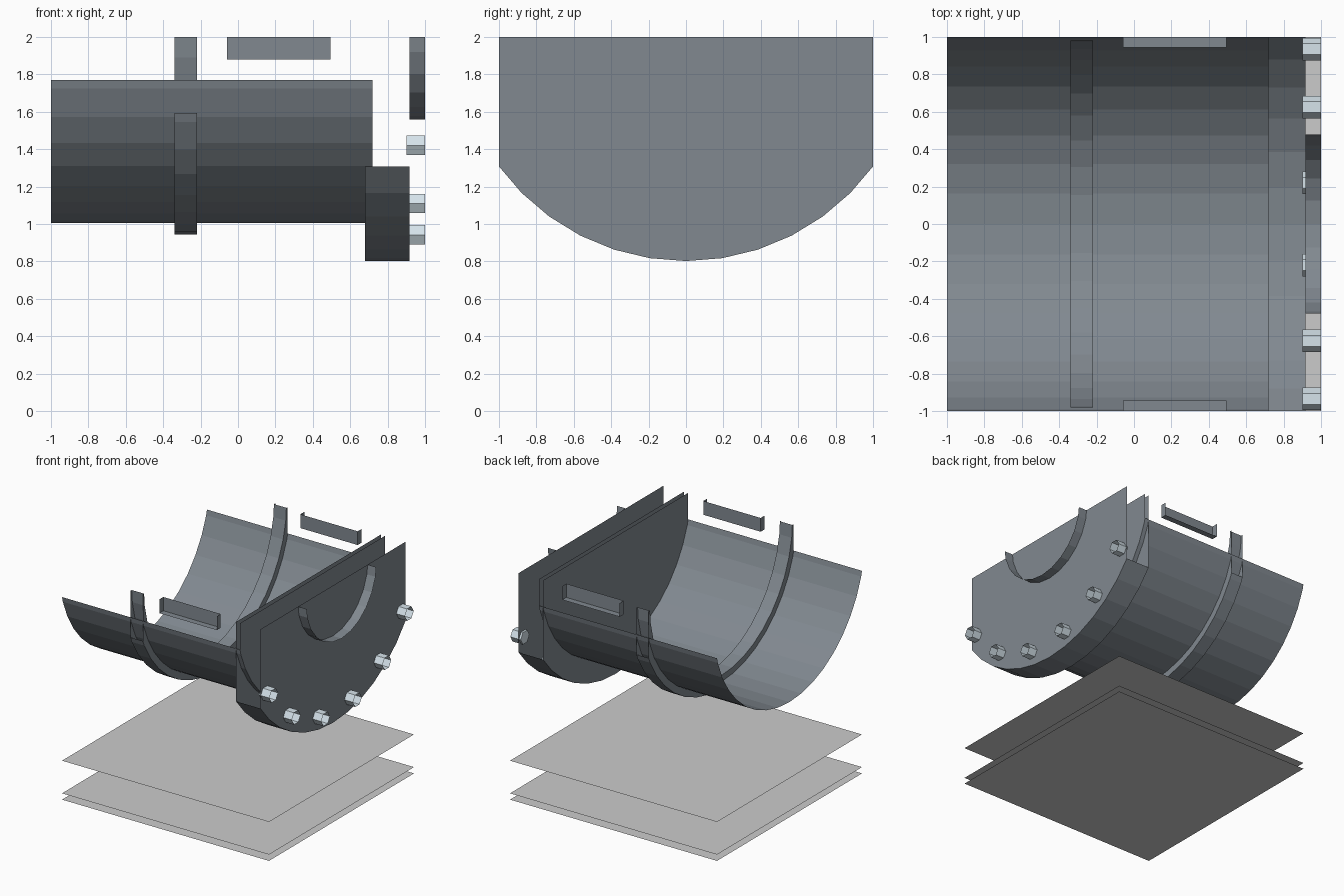
import bpy, bmesh
from math import sin, cos, pi, radians

if "Cube" in bpy.data.objects:
    bpy.data.objects.remove(bpy.data.objects["Cube"])

CZ = 2.045  # height of the pipe axis


def material(name, rgb):
    m = bpy.data.materials.new(name)
    m.diffuse_color = (*rgb, 1)
    m.use_nodes = True
    m.node_tree.nodes["Principled BSDF"].inputs["Base Color"].default_value = m.diffuse_color
    return m


STEEL = material("dark_steel", (0.22, 0.25, 0.28))
BOLT = material("bolt_steel", (0.67, 0.77, 0.83))


def finish(name, bm, mat=None):
    """Trim the part to the tile's bounding box and make it an object."""
    bmesh.ops.recalc_face_normals(bm, faces=bm.faces)
    for co, no in (((1, 0, 0), (1, 0, 0)), ((-1, 0, 0), (-1, 0, 0)),
                   ((0, 1, 0), (0, 1, 0)), ((0, -1, 0), (0, -1, 0)),
                   ((0, 0, 2), (0, 0, 1))):
        bmesh.ops.bisect_plane(bm, geom=bm.verts[:] + bm.edges[:] + bm.faces[:],
                               dist=1e-5, plane_co=co, plane_no=no, clear_outer=True)
    me = bpy.data.meshes.new(name)
    bm.to_mesh(me)
    bm.free()
    if mat:
        me.materials.append(mat)
    ob = bpy.data.objects.new(name, me)
    bpy.context.collection.objects.link(ob)


def lathe(name, profile, n, mat, y=0, z=CZ, start=0, caps=(), closed=False):
    """Spin (x, radius) points about an axis along x; caps lists profile ends to fill."""
    bm = bmesh.new()
    rings = []
    for x, r in profile:
        angles = [start + 2 * pi * k / n for k in range(n)]
        rings.append([bm.verts.new((x, y + r * sin(a), z - r * cos(a))) for a in angles])
    pairs = list(zip(rings, rings[1:]))
    if closed:
        pairs.append((rings[-1], rings[0]))
    for a, b in pairs:
        for k in range(n):
            j = (k + 1) % n
            bm.faces.new((a[k], a[j], b[j], b[k]))
    for c in caps:
        bm.faces.new(rings[c])
    finish(name, bm, mat)


# Main pipe, its clamp ring, and the end flange
lathe("pipe_shell", [(-1.3, 1.04), (0.72, 1.04)], 40, STEEL, caps=(0, 1))
lathe("pipe_ring", [(-0.34, 1.1), (-0.22, 1.1), (-0.22, 0.985), (-0.34, 0.985)],
      40, STEEL, closed=True)
lathe("end_flange", [(0.68, 1.243), (0.917, 1.243)], 40, STEEL, caps=(0, 1))

# Narrow outlet tube on the flange face
lathe("outlet_tube", [(0.917, 0.485), (1.3, 0.485)], 24, STEEL)

# Hex bolts around the flange: 16 per turn, the lower six lie in the tile
for i in range(-3, 3):
    a = radians(22.5 * (i + 0.5))
    lathe(f"flange_bolt_{i + 4}", [(0.9, 0.06), (1.3, 0.06)], 6, BOLT,
          y=1.125 * sin(a), z=CZ - 1.125 * cos(a), start=pi / 2, caps=(0,))

# Side rails: boxes that run out of the tile at the top and outer side
for side, label in ((-1, "front"), (1, "back")):
    bm = bmesh.new()
    bmesh.ops.create_cube(bm, size=1)
    bmesh.ops.scale(bm, vec=(0.555, 0.4, 0.4), verts=bm.verts)
    bmesh.ops.translate(bm, vec=(0.2175, side * 1.145, 2.08), verts=bm.verts)
    finish(f"{label}_side_rail", bm, STEEL)

# Stacked floor sheets
for i, z in enumerate((0, 0.055, 0.34)):
    bm = bmesh.new()
    bmesh.ops.create_grid(bm, x_segments=1, y_segments=1, size=1)
    bmesh.ops.translate(bm, vec=(0, 0, z), verts=bm.verts)
    finish(f"floor_sheet_{i + 1}", bm)
